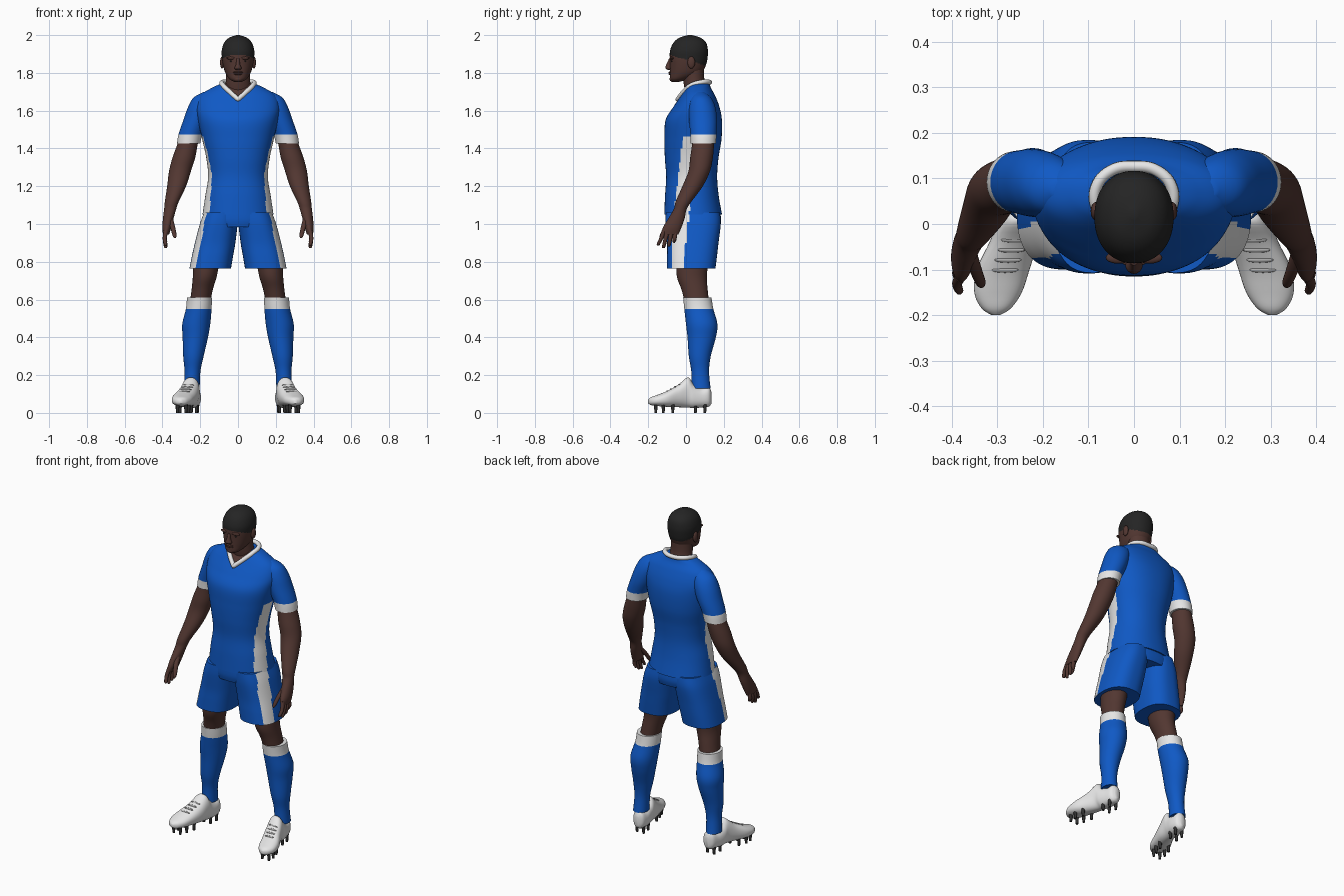
import bpy, bmesh, math
from mathutils import Vector

if "Cube" in bpy.data.objects:
    bpy.data.objects.remove(bpy.data.objects["Cube"])


def material(name, r, g, b):
    m = bpy.data.materials.new(name)
    m.use_nodes = True
    m.diffuse_color = (r, g, b, 1)
    m.node_tree.nodes["Principled BSDF"].inputs["Base Color"].default_value = (r, g, b, 1)
    return m


BLUE = material("kit blue", 0.005, 0.1, 0.56)
WHITE = material("trim white", 0.8, 0.8, 0.8)
SKIN = material("dark skin", 0.085, 0.038, 0.031)
HAIR = material("black hair", 0.018, 0.018, 0.018)
STUD = material("stud black", 0.03, 0.03, 0.03)
LACE = material("lace grey", 0.4, 0.4, 0.4)


def smooth(obj, angle=50):
    bpy.ops.object.select_all(action="DESELECT")
    obj.select_set(True)
    bpy.context.view_layer.objects.active = obj
    bpy.ops.object.shade_smooth_by_angle(angle=math.radians(angle))


def finish(name, bm, mats, rule=None, mirror=False):
    """Turn a bmesh into a coloured, smoothed and optionally mirrored object."""
    bmesh.ops.recalc_face_normals(bm, faces=bm.faces)
    if rule:
        for f in bm.faces:
            f.material_index = rule(f.calc_center_median())
    me = bpy.data.meshes.new(name)
    bm.to_mesh(me)
    bm.free()
    obj = bpy.data.objects.new(name, me)
    bpy.context.collection.objects.link(obj)
    for m in mats:
        me.materials.append(m)
    smooth(obj)
    if mirror:
        obj.modifiers.new("Mirror", "MIRROR")
    return obj


def spline(rows, steps):
    """Catmull-Rom interpolation through the cross-section rows."""
    out = []
    for i in range(len(rows) - 1):
        a, b, c, d = (rows[min(max(i + k, 0), len(rows) - 1)] for k in (-1, 0, 1, 2))
        for s in range(steps):
            t = s / steps
            out.append([q + t / 2 * (r - p + t * (2 * p - 5 * q + 4 * r - w + t * (3 * (q - r) + w - p)))
                        for p, q, r, w in zip(a, b, c, d)])
    return out + [list(rows[-1])]


def loft(name, rows, mats, rule=None, sides=40, steps=5, power=2.0, axis="z", mirror=False):
    """Rows are (position along axis, centre u, centre v, radius u, radius v)."""
    bm = bmesh.new()
    rings = []
    for t, u, v, ru, rv in spline(rows, steps):
        ring = []
        for i in range(sides):
            a = math.tau * i / sides
            c, s = math.cos(a), math.sin(a)
            pu = u + abs(ru) * math.copysign(abs(c) ** (2 / power), c)
            pv = v + abs(rv) * math.copysign(abs(s) ** (2 / power), s)
            ring.append(bm.verts.new((pu, pv, t) if axis == "z" else (pu, t, pv)))
        rings.append(ring)
    for a, b in zip(rings, rings[1:]):
        for i in range(sides):
            j = (i + 1) % sides
            bm.faces.new((a[i], a[j], b[j], b[i]))
    bm.faces.new(rings[0])
    bm.faces.new(rings[-1])
    return finish(name, bm, mats, rule, mirror)


def ellipsoid(name, loc, size, mat, mirror=False):
    bm = bmesh.new()
    bmesh.ops.create_uvsphere(bm, u_segments=20, v_segments=12, radius=1)
    for v in bm.verts:
        v.co = Vector(a * b + c for a, b, c in zip(v.co, size, loc))
    return finish(name, bm, [mat], mirror=mirror)


def in_stripe(p):
    return abs(p.y - 0.02 + (1.43 - p.z) * 0.115) < 0.04


# Shirt: blue body, white side panels, skin inside the V neck
def shirt_rule(p):
    if p.y < 0.07 and p.z > 1.665 + 0.95 * abs(p.x):
        return 2
    return 1 if in_stripe(p) and abs(p.x) > 0.1 and p.z < 1.46 else 0


loft("shirt_body", [
    (1.05, 0, .038, .188, .153), (1.15, 0, .031, .173, .142), (1.25, 0, .03, .158, .135),
    (1.35, 0, .03, .168, .142), (1.45, 0, .037, .19, .151), (1.55, 0, .041, .212, .149),
    (1.62, 0, .055, .222, .122), (1.68, 0, .064, .2, .09), (1.72, 0, .066, .14, .066),
    (1.745, 0, .07, .085, .055)], [BLUE, WHITE, SKIN], shirt_rule,
    sides=96, steps=8, power=2.2)

# Sleeves with white cuffs
loft("sleeve", [
    (1.425, .262, .092, .061, .067), (1.475, .251, .092, .064, .069), (1.55, .22, .09, .069, .074),
    (1.62, .194, .085, .07, .07), (1.67, .174, .08, .06, .052), (1.7, .155, .075, .025, .02)],
    [BLUE, WHITE], lambda p: int(p.z < 1.474), mirror=True)

# Collar band following the neckline
curve = bpy.data.curves.new("collar", "CURVE")
curve.dimensions = "3D"
curve.bevel_depth = 0.013
curve.bevel_resolution = 3
right = [(.045, -.012, 1.7), (.08, .03, 1.735), (.083, .08, 1.75), (.05, .117, 1.752)]
path = [(0, -.043, 1.66)] + right + [(0, .126, 1.75)] + [(-x, y, z) for x, y, z in reversed(right)]
sp = curve.splines.new("BEZIER")
sp.bezier_points.add(len(path) - 1)
sp.use_cyclic_u = True
for bp, co in zip(sp.bezier_points, path):
    bp.co = co
    bp.handle_left_type = bp.handle_right_type = "AUTO"
sp.bezier_points[0].handle_left_type = sp.bezier_points[0].handle_right_type = "VECTOR"
collar = bpy.data.objects.new("collar", curve)
bpy.context.collection.objects.link(collar)
curve.materials.append(WHITE)
bpy.ops.object.select_all(action="DESELECT")
collar.select_set(True)
bpy.context.view_layer.objects.active = collar
bpy.ops.object.convert(target="MESH")


# Shorts: a hip section and two flared legs with white side stripes
def shorts_rule(p):
    return int(in_stripe(p) and abs(p.x) > 0.165 + (1.06 - p.z) * 0.2)


loft("shorts_hip", [(.985, 0, .038, .165, .14), (1.02, 0, .038, .186, .147), (1.07, 0, .036, .178, .145)],
     [BLUE, WHITE], shorts_rule, sides=80, power=2.3)
loft("shorts_leg", [
    (.765, .147, .028, .11, .128), (.83, .135, .032, .109, .132), (.9, .121, .036, .107, .136),
    (1, .102, .038, .1, .146), (1.06, .09, .036, .09, .143)],
    [BLUE, WHITE], shorts_rule, sides=80, steps=8, power=2.5, mirror=True)

# Legs and socks
loft("thigh_and_knee", [
    (.56, .205, .062, .053, .062), (.65, .19, .046, .056, .069), (.72, .176, .031, .063, .079),
    (.8, .165, .033, .07, .085), (.9, .13, .035, .08, .09)], [SKIN], mirror=True)
loft("sock", [
    (.13, .245, .08, .042, .05), (.22, .241, .075, .042, .047), (.3, .236, .073, .054, .058),
    (.4, .226, .083, .067, .075), (.47, .221, .083, .074, .083), (.55, .208, .068, .068, .077),
    (.61, .204, .06, .066, .075)], [BLUE, WHITE], lambda p: int(p.z > .552),
    steps=8, mirror=True)

# Boots, with studs and laces
loft("boot", [
    (.135, .235, .08, .012, .03), (.12, .236, .085, .034, .052), (.08, .239, .08, .043, .052),
    (.04, .246, .09, .046, .064), (.01, .25, .108, .047, .08), (-.04, .264, .09, .053, .06),
    (-.1, .287, .074, .058, .042), (-.15, .298, .066, .052, .03), (-.185, .302, .062, .032, .021),
    (-.2, .303, .06, .008, .01)], [WHITE], axis="y", power=2.3, mirror=True)
for i, (y, x) in enumerate([(.1, .237), (.05, .242), (-.07, .277), (-.12, .291), (-.16, .298)]):
    for side in (-1, 1):
        cx = x + side * (.022 if i < 2 else .03 - .008 * (i == 4))
        loft(f"stud_{i}_{side}", [(0, cx, y, .007, .007), (.05, cx, y, .011, .011)],
             [STUD], sides=10, steps=1, mirror=True)
for i in range(4):
    y = -.035 - i * .022
    ellipsoid(f"lace_{i}", (.262 + i * .007, y, .148 - i * .012), (.03, .006, .006), LACE, True)

# Arms and hands
loft("arm", [
    (1.5, .248, .092, .05, .055), (1.42, .268, .09, .054, .058), (1.35, .287, .082, .06, .06),
    (1.28, .307, .07, .058, .057), (1.2, .325, .035, .05, .054), (1.12, .35, -.012, .037, .042),
    (1.08, .359, -.03, .032, .034), (1.03, .369, -.05, .028, .043), (.98, .377, -.074, .024, .049),
    (.945, .381, -.085, .016, .045)], [SKIN], mirror=True)
for i, (y0, y1, tip) in enumerate([(-.115, -.146, .885), (-.097, -.118, .872),
                                   (-.077, -.09, .88), (-.057, -.063, .9)]):
    loft(f"finger_{i}", [(tip, .382, y1, .003, .003), (tip + .008, .383, y1, .009, .009),
                         (.925, .388, (y0 + y1) / 2, .011, .011), (.97, .38, y0, .012, .012)],
         [SKIN], sides=12, steps=3, mirror=True)
loft("thumb", [(.925, .334, -.135, .004, .004), (.94, .336, -.128, .011, .011),
               (.98, .345, -.105, .013, .014), (1.03, .36, -.065, .016, .018)],
     [SKIN], sides=12, steps=3, mirror=True)

# Neck and head, with close-cropped hair above a sloping hairline
loft("neck", [(1.64, 0, .065, .08, .055), (1.7, 0, .056, .072, .06), (1.76, 0, .042, .064, .056),
              (1.83, 0, .04, .062, .055)], [SKIN])
loft("head", [
    (1.752, 0, -.055, .02, .018), (1.768, 0, -.035, .046, .05), (1.8, 0, -.002, .067, .083),
    (1.84, 0, .01, .079, .095), (1.88, 0, .014, .085, .1), (1.92, 0, .016, .086, .1),
    (1.96, 0, .02, .073, .086), (1.986, 0, .021, .047, .056), (2, 0, .022, .008, .01)],
    [SKIN, HAIR], lambda p: int(p.z > 1.87 - .3 * p.y), sides=64, steps=8, power=2.15)

# Facial features and ears
loft("nose", [(1.815, 0, -.086, .012, .008), (1.825, 0, -.091, .019, .018),
              (1.845, 0, -.088, .011, .016), (1.875, 0, -.082, .008, .008)], [SKIN], sides=16)
ellipsoid("ear", (.084, .028, 1.855), (.011, .02, .032), SKIN, True)
ellipsoid("brow_ridge", (.034, -.074, 1.878), (.028, .013, .008), SKIN, True)
ellipsoid("eye", (.033, -.074, 1.862), (.012, .006, .004), HAIR, True)
ellipsoid("upper_lip", (0, -.084, 1.803), (.026, .009, .005), SKIN)
ellipsoid("lower_lip", (0, -.082, 1.794), (.023, .01, .006), SKIN)
ellipsoid("chin", (0, -.07, 1.768), (.025, .017, .016), SKIN)
